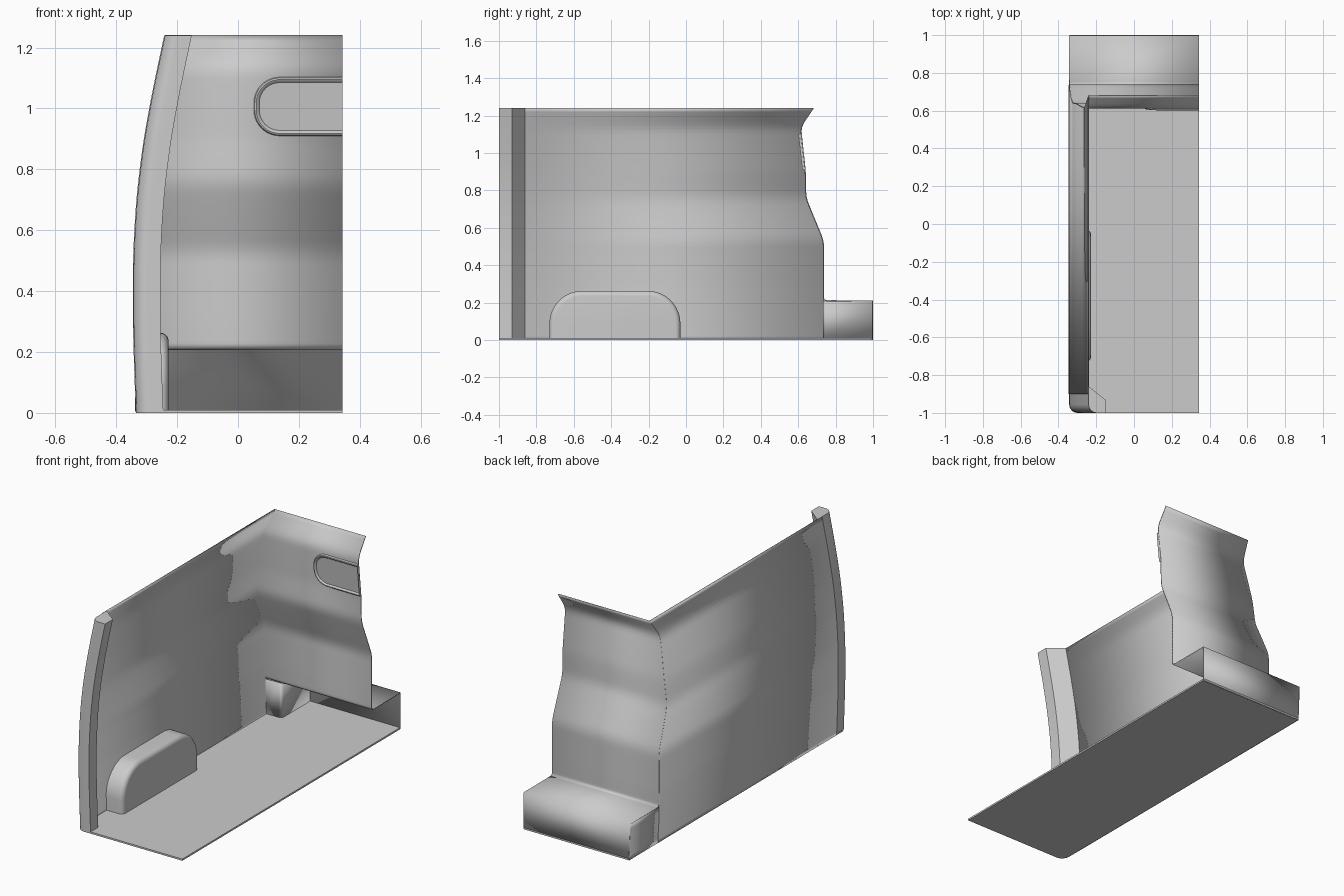
import bpy, bmesh, math

if "Cube" in bpy.data.objects:
    bpy.data.objects.remove(bpy.data.objects["Cube"])

XR = 0.343          # cut plane on the right
STEP_Z = 0.21       # height of the rear step


def interp(table, t):
    for (a, va), (b, vb) in zip(table, table[1:]):
        if t <= b:
            return va + (vb - va) * (t - a) / (b - a)
    return table[-1][1]


def smooth(table, t, w):
    n = 9
    lo, hi = table[0][0], table[-1][0]
    w = min(w, t - lo, hi - t)
    return sum(interp(table, t + w * (2 * i / (n - 1) - 1)) for i in range(n)) / n


SIDE = [(0, -.333), (.2, -.341), (.4, -.345), (.6, -.340), (.8, -.323), (1.0, -.291), (1.24, -.240)]
BULK = [(0, .735), (.53, .735), (.76, .640), (.90, .638), (1.14, .612), (1.24, .681)]


def side_x(z):
    return max(-.343, smooth(SIDE, z, .12))


def bulk_y(z):
    return smooth(BULK, z, .03)


def finish(name, bm, thick=0, recalc=True):
    if recalc:
        bmesh.ops.recalc_face_normals(bm, faces=bm.faces)
    me = bpy.data.meshes.new(name)
    bm.to_mesh(me)
    bm.free()
    ob = bpy.data.objects.new(name, me)
    bpy.context.collection.objects.link(ob)
    if thick:
        mod = ob.modifiers.new("thickness", 'SOLIDIFY')
        mod.thickness = thick
        mod.offset = 0
    return ob


def loft(name, rings, closed=False, caps=(False, False), thick=0):
    bm = bmesh.new()
    rows = [[bm.verts.new(p) for p in r] for r in rings]
    n = len(rows[0])
    for a, b in zip(rows, rows[1:]):
        for i in range(n if closed else n - 1):
            j = (i + 1) % n
            bm.faces.new((a[i], a[j], b[j], b[i]))
    if caps[0]:
        bm.faces.new(rows[0])
    if caps[1]:
        bm.faces.new(rows[-1])
    return finish(name, bm, thick)


def arc(cx, cy, r, a0, a1, n=8):
    return [(cx + r * math.cos(math.radians(a0 + (a1 - a0) * i / n)),
             cy + r * math.sin(math.radians(a0 + (a1 - a0) * i / n))) for i in range(n + 1)]


zs = [1.24 * i / 62 for i in range(63)]

# curved side wall, following the bulkhead profile at its rear edge
loft("side_wall", [[(side_x(z), -.9, z), (side_x(z), bulk_y(z), z)] for z in zs], thick=.005)
low = [STEP_Z * i / 8 for i in range(9)]
loft("step_outer_side", [[(side_x(z), .735, z), (side_x(z), .998, z)] for z in low], thick=.005)

# bulkhead sheet running into the step top and step rear face
profile = [(bulk_y(z), z) for z in reversed(zs) if z > .23]
profile += arc(.753, .228, .018, 180, 270, 6)
profile += [(.997, STEP_Z), (.997, .0)]
loft("bulkhead_and_step", [[(side_x(z), y, z), (XR, y, z)] for y, z in profile], thick=.006)

# short return wall between the side wall and the step opening
ret = [(-.338, .735), (-.250, .735)] + arc(-.250, .750, .015, -90, 0, 6) + [(-.235, .997)]
loft("step_inner_side", [[(x, y, z) for x, y in ret] for z in (.005, STEP_Z)], thick=.004)

# floor with a rounded front corner
outline = [(XR, -1), (XR, 1), (-.335, 1)] + arc(-.285, -.95, .05, 180, 270)
loft("floor", [[(x, y, z) for x, y in outline] for z in (0, .010)], True, (True, True))

# front pillar swept along the side curve
section = [(0, -.86), (.088, -.93), (.088, -1)] + arc(.045, -.955, .045, 270, 180)
loft("front_pillar", [[(side_x(z) + dx, y, z) for dx, y in section] for z in zs], True, (True, True))

# wheel arch with rounded shoulders and a soft inner edge


def arch_ring(x, d):
    r = .175 - d
    pts = [(-.73 + d, .008)] + arc(-.555, .263 - .175, r, 180, 90, 12)
    pts += arc(-.205, .263 - .175, r, 90, 0, 12) + [(-.03 - d, .008)]
    return [(x, y, z) for y, z in pts]


arch = [arch_ring(-.336, 0)]
arch += [arch_ring(-.255 + .027 * math.sin(a), .027 * (1 - math.cos(a)))
         for a in [math.pi / 2 * i / 6 for i in range(7)]]
loft("wheel_arch", arch, True, (False, True))

# raised rim and panel on the bulkhead


def panel_ring(inset, lift):
    r, x0, z0, z1 = .085 - inset, .052, .910, 1.103
    pts = [(XR, z1 - inset)] + arc(x0 + .085, z1 - .085, r, 90, 180, 10)
    pts += arc(x0 + .085, z0 + .085, r, 180, 270, 10) + [(XR, z0 + inset)]
    return [(x, interp(BULK, z) - lift, z) for x, z in pts]


steps = [(0, -.002), (0, .008), (.003, .013), (.008, .015), (.013, .013), (.018, .007)]
loft("bulkhead_panel", [panel_ring(*s) for s in steps], True, (False, True))

# smooth curved surfaces, keep real edges sharp
for ob in bpy.context.collection.objects:
    ob.select_set(True)
    bpy.context.view_layer.objects.active = ob
bpy.ops.object.shade_smooth_by_angle(angle=math.radians(30))
